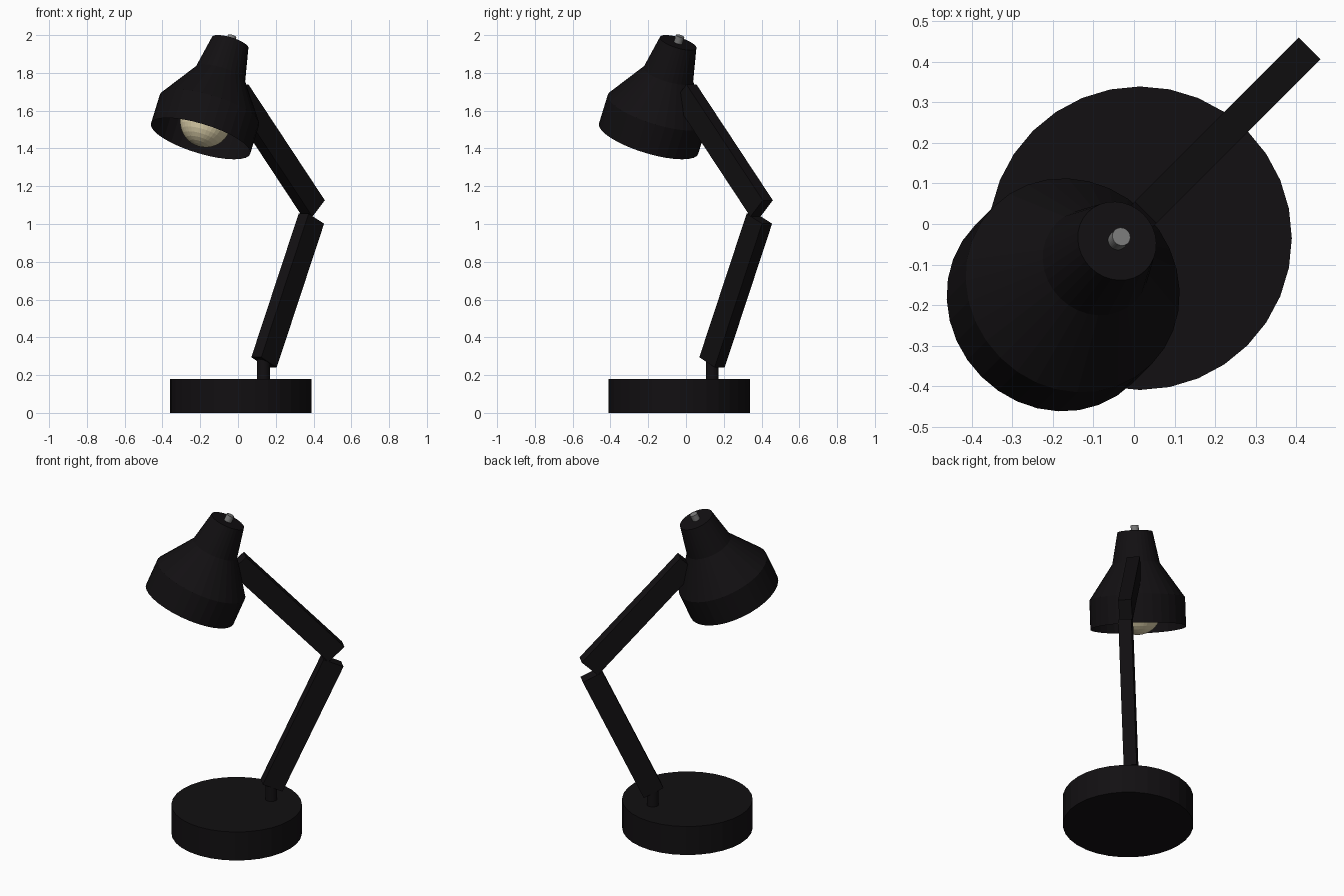
import bpy, bmesh
from math import radians, sin, cos, pi
from mathutils import Matrix

if "Cube" in bpy.data.objects:
    bpy.data.objects.remove(bpy.data.objects["Cube"])


def material(name, rgb):
    m = bpy.data.materials.new(name)
    m.diffuse_color = (*rgb, 1)
    m.use_nodes = True
    m.node_tree.nodes["Principled BSDF"].inputs["Base Color"].default_value = m.diffuse_color
    return m


BLACK = material("black", (0.006, 0.005, 0.006))
METAL = material("metal", (0.2, 0.2, 0.2))
CREAM = material("cream", (0.75, 0.66, 0.42))


def pose(s, z, tilt):
    """Frame in the lamp's diagonal plane: s along the diagonal, tilt towards +s."""
    return (Matrix.Rotation(radians(45), 4, 'Z') @ Matrix.Translation((s, 0, z))
            @ Matrix.Rotation(radians(tilt), 4, 'Y'))


def finish(name, bm, matrix, mat):
    bmesh.ops.recalc_face_normals(bm, faces=bm.faces)
    me = bpy.data.meshes.new(name)
    bm.to_mesh(me)
    bm.free()
    me.materials.append(mat)
    ob = bpy.data.objects.new(name, me)
    ob.matrix_world = matrix
    bpy.context.collection.objects.link(ob)
    return ob


def box(name, size, matrix, mat):
    bm = bmesh.new()
    bmesh.ops.create_cube(bm, size=1)
    bmesh.ops.scale(bm, vec=size, verts=bm.verts)
    return finish(name, bm, matrix, mat)


def lathe(name, profile, matrix, mat, cap_start=True, sides=32):
    """Turn (radius, height) points round the local z axis."""
    bm = bmesh.new()
    rings = [[bm.verts.new((r * cos(2 * pi * i / sides), r * sin(2 * pi * i / sides), h))
              for i in range(sides)] for r, h in profile]
    for a, b in zip(rings, rings[1:]):
        for i in range(sides):
            j = (i + 1) % sides
            bm.faces.new((a[i], a[j], b[j], b[i]))
    bm.faces.new(rings[-1])
    if cap_start:
        bm.faces.new(rings[0][::-1])
    return finish(name, bm, matrix, mat)


# Base disc and short post
lathe("base", [(0.374, 0), (0.374, 0.18)], Matrix.Translation((0.015, -0.035, 0)), BLACK)
lathe("post", [(0.034, 0.17), (0.034, 0.30)], Matrix.Translation((0.135, 0.139, 0)), BLACK)

# Two equal arms
ARM = (0.127, 0.075, 0.839)
box("lower_arm", ARM, pose(0.372, 0.648, 25), BLACK)
box("upper_arm", ARM, pose(0.280, 1.389, -43), BLACK)

# Open shade with bulb and switch sharing one tilted axis
HEAD = pose(-0.28, 1.452, 23.5)
lathe("shade", [(0.275, 0), (0.275, 0.166), (0.137, 0.37), (0.101, 0.554)],
      HEAD, BLACK, cap_start=False)
lathe("switch", [(0.023, 0.54), (0.023, 0.592)], HEAD, METAL)

bm = bmesh.new()
bmesh.ops.create_uvsphere(bm, u_segments=32, v_segments=16, radius=0.136)
finish("bulb", bm, HEAD @ Matrix.Translation((0, 0, 0.097)), CREAM)
